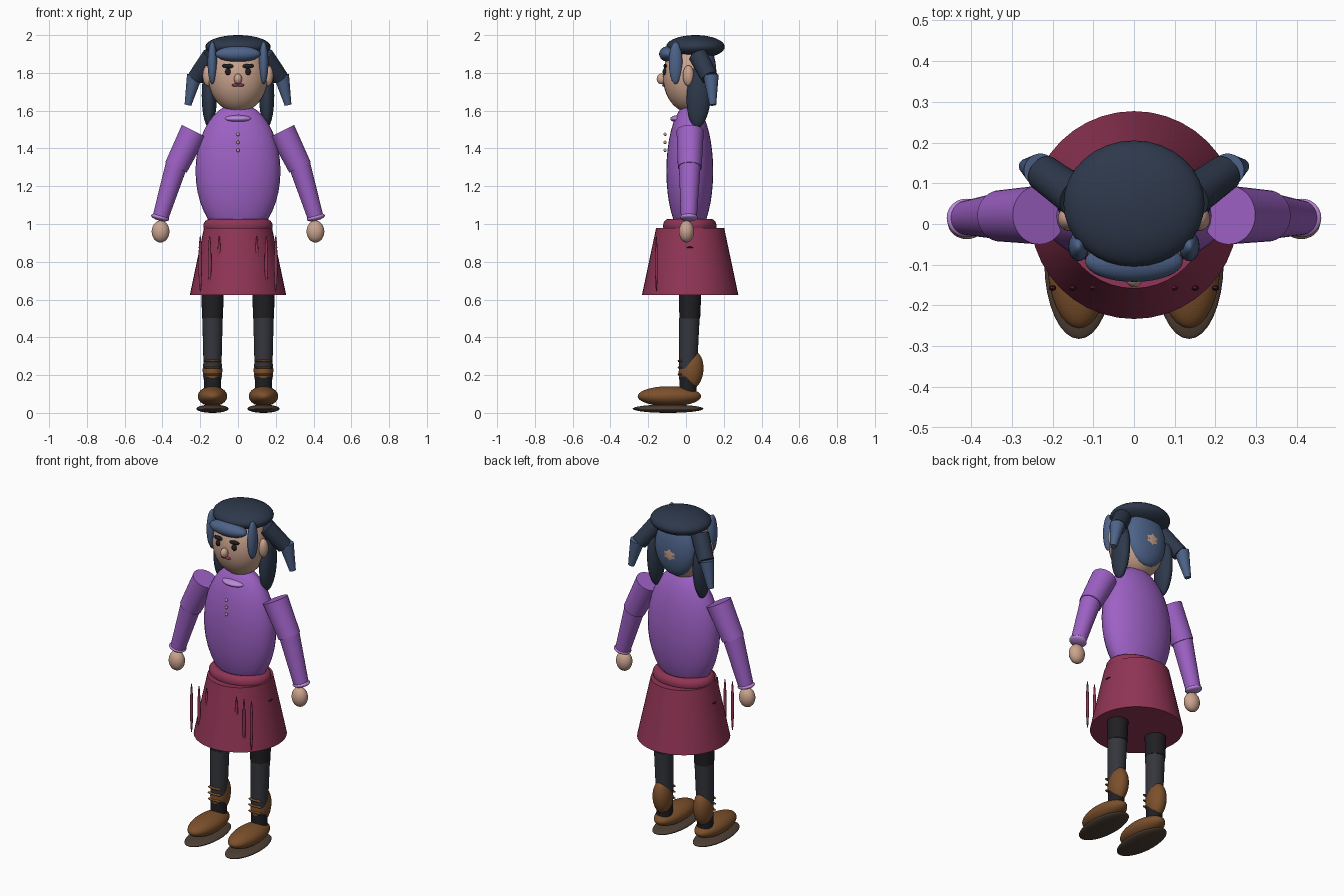
import bpy
from math import radians
from mathutils import Vector

cube = bpy.data.objects.get("Cube")
if cube:
    bpy.data.objects.remove(cube, do_unlink=True)


def material(name, r, g, b):
    m = bpy.data.materials.new(name)
    m.use_nodes = True
    m.diffuse_color = (r, g, b, 1)
    m.node_tree.nodes["Principled BSDF"].inputs["Base Color"].default_value = (r, g, b, 1)
    return m


PURPLE = material("purple cloth", .34, .12, .56)
LILAC = material("lilac trim", .5, .25, .7)
RED = material("wine cloth", .28, .035, .09)
HAIR = material("dark navy hair", .027, .04, .07)
BLUE = material("blue hair", .075, .125, .25)
SKIN = material("skin", .6, .37, .27)
BROWN = material("brown leather", .2, .08, .025)
SOLE = material("sole", .075, .05, .035)
BLACK = material("black cloth", .014, .014, .017)
GREY = material("charcoal cloth", .035, .037, .046)


def finish(name, mat):
    ob = bpy.context.object
    ob.name = name
    ob.data.materials.append(mat)
    bpy.ops.object.shade_smooth_by_angle(angle=radians(40))
    return ob


def ball(name, mat, pos, radii, axis=None):
    """Ellipsoid; its own z can be turned along an axis."""
    bpy.ops.mesh.primitive_uv_sphere_add(segments=32, ring_count=20, location=pos)
    ob = bpy.context.object
    ob.scale = radii
    if axis:
        ob.rotation_euler = Vector(axis).to_track_quat('Z', 'Y').to_euler()
    return finish(name, mat)


def limb(name, mat, start, end, r1, r2):
    """Tapered cylinder between two points."""
    a, b = Vector(start), Vector(end)
    bpy.ops.mesh.primitive_cone_add(vertices=40, radius1=r1, radius2=r2,
                                    depth=(b - a).length, location=(a + b) / 2)
    bpy.context.object.rotation_euler = (b - a).to_track_quat('Z', 'Y').to_euler()
    return finish(name, mat)


# Torso, collar and buttons
ball("torso", PURPLE, (0, .02, 1.28), (.225, .124, .36))
ball("collar", LILAC, (0, -.035, 1.557), (.072, .048, .02))
for i, z in enumerate((1.475, 1.432, 1.39)):
    ball(f"button_{i + 1}", SKIN, (0, -.111, z), (.009, .008, .009))

# Skirt with waistband and front pleats
limb("skirt", RED, (0, .022, .625), (0, .022, .98), .255, .18)
bpy.ops.mesh.primitive_torus_add(major_segments=48, minor_segments=16, major_radius=.147,
                                 minor_radius=.037, location=(0, .02, .99))
bpy.context.object.scale.y = .77
finish("waistband", RED)
for i in range(-4, 5):
    if i:
        ball(f"pleat_{i + 5}", RED, (i * .05, -.157, .79), (.009, .007, .148))

# Head and face
limb("neck", SKIN, (0, .02, 1.54), (0, .02, 1.66), .055, .055)
ball("head", SKIN, (0, .02, 1.78), (.158, .142, .19))
ball("nose", SKIN, (0, -.13, 1.768), (.021, .025, .028))

# Hair cap, fringe and back panel
ball("hair_cap", HAIR, (0, .05, 1.938), (.173, .155, .062))
ball("fringe", BLUE, (0, -.092, 1.9), (.12, .05, .042))
ball("back_hair", BLUE, (0, .1, 1.79), (.13, .061, .165))

for side, s in (("left", 1), ("right", -1)):
    # Facial features
    ball(f"{side}_ear", SKIN, (s * .16, .013, 1.785), (.027, .03, .055))
    ball(f"{side}_eye", BLACK, (s * .053, -.112, 1.806), (.015, .012, .018))
    ball(f"{side}_brow", BLACK, (s * .053, -.11, 1.836), (.009, .012, .033), (s, 0, .06))
    ball(f"{side}_lip", RED, (s * .014, -.117, 1.735), (.018, .009, .008))

    # Loose locks and pigtails
    ball(f"{side}_front_lock", BLUE, (s * .136, -.055, 1.853), (.025, .036, .112))
    ball(f"{side}_long_lock", HAIR, (s * .152, .068, 1.68), (.04, .064, .17), (0, .06, 1))
    limb(f"{side}_pigtail_base", HAIR, (s * .14, .065, 1.89), (s * .222, .125, 1.775), .05, .045)
    limb(f"{side}_pigtail_tip", BLUE, (s * .23, .132, 1.785), (s * .265, .142, 1.63), .041, .018)

    # Arm: sleeve, worn elbow, cuff and hand
    elbow, wrist = Vector((s * .325, .02, 1.315)), Vector((s * .412, .015, 1.03))
    limb(f"{side}_upper_sleeve", PURPLE, (s * .233, .022, 1.492), (s * .328, .02, 1.3), .072, .063)
    limb(f"{side}_lower_sleeve", PURPLE, elbow, wrist, .058, .042)
    ball(f"{side}_elbow_patch", SKIN, (s * .366, .02, 1.235), (.045, .032, .07), wrist - elbow)
    ball(f"{side}_cuff", LILAC, (s * .412, .015, 1.035), (.047, .049, .018), (-s * .25, 0, 1))
    ball(f"{side}_hand", SKIN, (s * .41, .003, .96), (.047, .04, .058))
    ball(f"{side}_skirt_stitch", BLACK, (s * .2, .02, .876), (.009, .018, .004))

    # Leg
    x = s * .135
    limb(f"{side}_thigh", BLACK, (x, .02, .5), (x, .023, .8), .055, .065)
    limb(f"{side}_shin", GREY, (x, .01, .19), (x, .018, .5), .046, .054)
    limb(f"{side}_sock", BLACK, (x, .01, .1), (x, .01, .19), .044, .046)

    # Boot
    ball(f"{side}_boot_shaft", BROWN, (x, .027, .225), (.052, .065, .105), (0, .12, 1))
    ball(f"{side}_shoe", BROWN, (x, -.088, .088), (.078, .168, .053))
    ball(f"{side}_sole", SOLE, (x, -.095, .022), (.085, .187, .022))
    for i, z in enumerate((.275, .24, .203)):
        ball(f"{side}_lace_{i + 1}", BROWN, (x, -.03, z), (.045, .014, .007))
